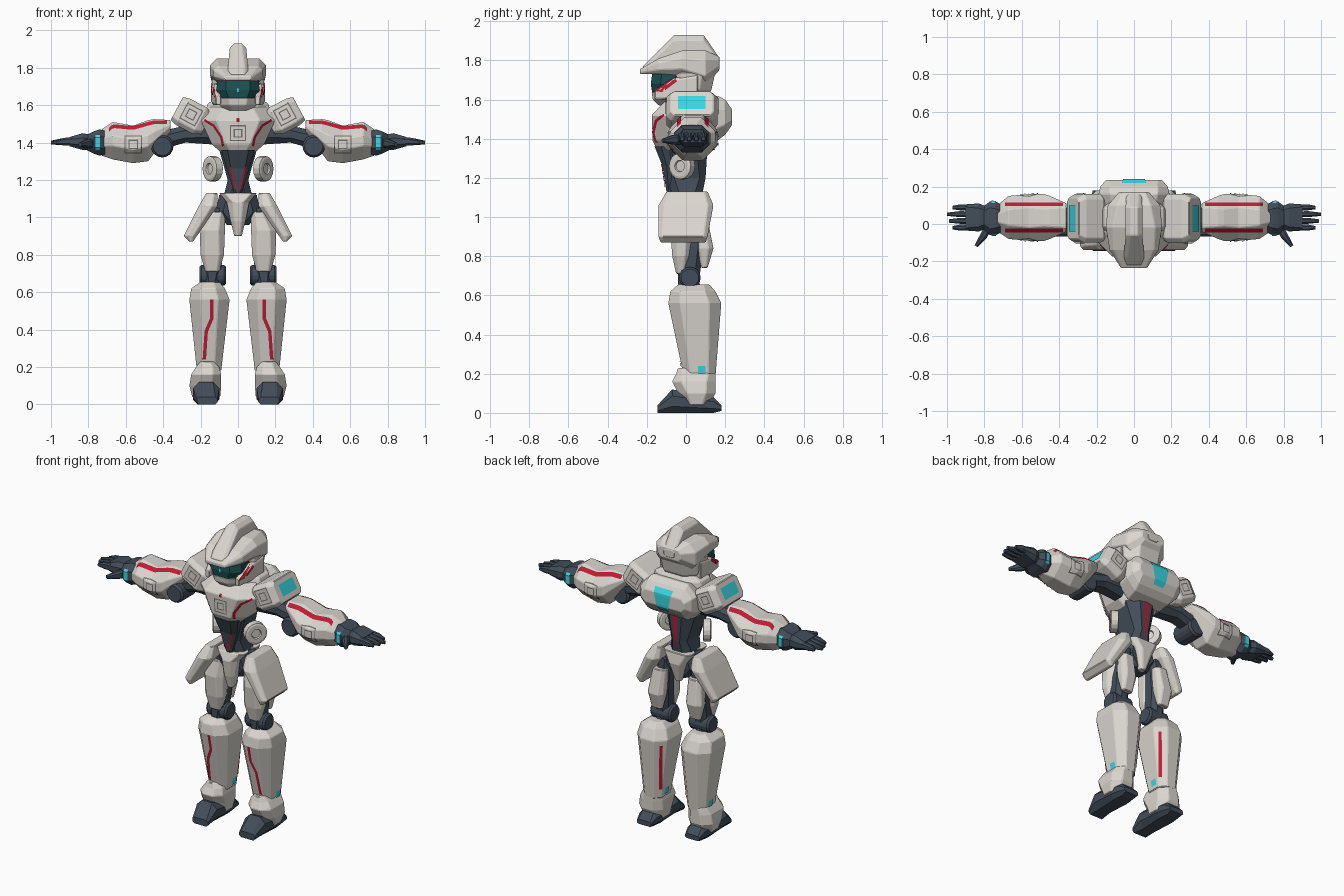
import bpy, bmesh, math
from mathutils import Vector, Matrix
from mathutils.bvhtree import BVHTree

if "Cube" in bpy.data.objects:
    bpy.data.objects.remove(bpy.data.objects["Cube"], do_unlink=True)

SCALE = 0.01  # all part sizes below are in hundredths
ORDER = {"x": (0, 1, 2), "y": (1, 0, 2), "z": (2, 0, 1)}
surfaces = {}


def material(name, *rgb):
    mat = bpy.data.materials.new(name)
    mat.use_nodes = True
    mat.diffuse_color = (*rgb, 1)
    mat.node_tree.nodes["Principled BSDF"].inputs["Base Color"].default_value = (*rgb, 1)
    return mat


SHELL = material("warm grey armor", .7, .665, .62)
JOINT = material("slate joints", .055, .075, .1)
RED = material("red trim", .52, .012, .035)
CYAN = material("cyan light", .04, .68, .76)
VISOR = material("dark teal visor", .012, .08, .085)
GROOVE = material("groove grey", .17, .165, .155)


def finish(name, bm, mat, mirror, bevel=False):
    surfaces[name] = BVHTree.FromBMesh(bm)
    bmesh.ops.scale(bm, vec=(SCALE,) * 3, verts=bm.verts)
    mesh = bpy.data.meshes.new(name)
    bm.to_mesh(mesh)
    bm.free()
    mesh.materials.append(mat)
    obj = bpy.data.objects.new(name, mesh)
    bpy.context.collection.objects.link(obj)
    if bevel:
        mod = obj.modifiers.new("bevel", "BEVEL")
        mod.width, mod.segments = .004, 1
    if mirror:
        mod = obj.modifiers.new("mirror", "MIRROR")
        mod.use_mirror_merge = False


def armor(name, mat, axis, rings, mirror=False, chamfer=.28, turn=None):
    """Loft of chamfered boxes; a four-number ring is symmetric about the middle."""
    bm = bmesh.new()
    loops = []
    for ring in rings:
        if len(ring) == 4:
            along, half, low, high = ring
            ring = (along, -half, half, low, high)
        along, left, right, low, high = ring
        c = chamfer * min(right - left, high - low)
        corners = [(left + c, low), (right - c, low), (right, low + c), (right, high - c),
                   (right - c, high), (left + c, high), (left, high - c), (left, low + c)]
        loop = []
        for a, b in corners:
            co = [0, 0, 0]
            for index, value in zip(ORDER[axis], (along, a, b)):
                co[index] = value
            loop.append(bm.verts.new(co))
        loops.append(loop)
    for lower, upper in zip(loops, loops[1:]):
        for i in range(len(lower)):
            bm.faces.new((lower[i - 1], lower[i], upper[i], upper[i - 1]))
    bm.faces.new(loops[0])
    bm.faces.new(loops[-1])
    bmesh.ops.recalc_face_normals(bm, faces=bm.faces)
    if turn:
        angle, about, pivot = turn
        bmesh.ops.rotate(bm, verts=bm.verts, cent=pivot,
                         matrix=Matrix.Rotation(math.radians(angle), 3, about))
    finish(name, bm, mat, mirror, mat == SHELL)


def disc(name, mat, center, direction, radius, depth, hole=0):
    """Round joint with an optional sunken middle, mirrored to both sides."""
    bm = bmesh.new()
    bmesh.ops.create_cone(bm, cap_ends=True, segments=16, radius1=radius,
                          radius2=radius, depth=depth)
    caps = [f for f in bm.faces if len(f.verts) > 4]
    bmesh.ops.inset_region(bm, faces=caps, thickness=radius * .18, depth=depth * .1)
    if hole:
        bmesh.ops.inset_region(bm, faces=caps, thickness=radius * .82 - hole)
        bmesh.ops.inset_region(bm, faces=caps, thickness=hole * .1, depth=-depth * .25)
    turn = Vector(direction).to_track_quat("Z", "Y").to_matrix().to_4x4()
    bmesh.ops.transform(bm, verts=bm.verts, matrix=Matrix.Translation(center) @ turn)
    finish(name, bm, mat, True)


def stripe(name, mat, target, axis, sign, path, start, end=None, closed=False, mirror=True):
    """Thin ribbon laid on a part by casting rays along an axis."""
    end = start if end is None else end
    path = [Vector(p) for p in path]
    count = len(path)
    sides = []
    for i, p in enumerate(path):
        before = path[i - 1] if i or closed else p
        after = path[(i + 1) % count] if closed or i < count - 1 else p
        dirs = [d.normalized() for d in (p - before, after - p) if d.length]
        mean = sum(dirs, Vector((0, 0))).normalized()
        half = (start + (end - start) * i / max(count - 1, 1)) / 2 / max(mean.dot(dirs[0]), .4)
        offset = Vector((-mean.y, mean.x)) * half
        sides.append((p + offset, p - offset))
    if closed:
        sides.append(sides[0])
    ray = Vector((0, 0, 0))
    ray[ORDER[axis][0]] = -sign
    bm = bmesh.new()

    def drop(flat):
        origin = ray * -300
        origin[ORDER[axis][1]], origin[ORDER[axis][2]] = flat
        hit = surfaces[target].ray_cast(origin, ray)[0]
        return bm.verts.new(hit - ray * .5) if hit else None

    rows = []
    for first, second in zip(sides, sides[1:]):
        steps = max(2, math.ceil((second[0] - first[0]).length / 1.5))
        for s in range(steps + 1):
            rows.append([drop(a.lerp(b, s / steps)) for a, b in zip(first, second)])
    for one, two in zip(rows, rows[1:]):
        quad = (*one, two[1], two[0])
        if all(quad) and (one[0].co - two[0].co).length + (one[1].co - two[1].co).length > .01:
            face = bm.faces.new(quad)
            face.normal_update()
            if face.normal.dot(ray) > 0:
                face.normal_flip()
    finish(name, bm, mat, mirror)


def emblem(name, target, sign, center, radius, angle=0, mirror=True):
    """Square grooves, one inside the other."""
    for label, size in (("outer", radius), ("inner", radius * .5)):
        spots = [Vector(center) + Vector((size * a, size * b)) @ Matrix.Rotation(-math.radians(angle), 2)
                 for a, b in ((-1, -1), (1, -1), (1, 1), (-1, 1))]
        stripe(name + "_" + label, GROOVE, target, "y", sign, spots, .6, closed=True, mirror=mirror)


# Head
armor("neck", JOINT, "z", [(145, 7, -6, 9), (165, 6, -5, 8)])
armor("helmet_lower", SHELL, "z", [(160, 9, -6, 10), (165, 13, -9, 13), (174, 14, -9, 15)])
armor("helmet_dome", SHELL, "y", [(-23.5, 7, 173, 175.5), (-14, 13, 173, 181), (-2, 15, 172, 185),
                                  (10, 14, 167, 185), (17, 8, 175, 182)])
armor("helmet_crest", SHELL, "y", [(-22, 4, 174, 177), (-18, 5.5, 174, 181), (-6, 4.5, 175, 193),
                                   (9, 4.5, 175, 193), (17.2, 4, 176, 181)])
armor("visor", VISOR, "z", [(162, 9, -17, 0), (168, 11.5, -18, 0), (175, 11, -17, 0)])
armor("chin_guard", SHELL, "z", [(157, 7, -14, 4), (160, 10, -17, 4), (164, 11, -17.5, 4)])
armor("cheek_guard", SHELL, "y", [(-16, 9, 12, 160, 165), (-6, 10, 14, 160, 171), (6, 10, 14.5, 161, 173)],
      mirror=True)
stripe("visor_spark", CYAN, "visor", "y", -1, [(0, 167), (0, 169)], 1, mirror=False)
stripe("cheek_trim", RED, "helmet_lower", "x", 1, [(-7, 165), (-6, 172)], 3)
stripe("cheek_edge", RED, "cheek_guard", "x", 1, [(-11, 165.5), (-5, 170)], 1.6)
stripe("cheek_front_trim", RED, "cheek_guard", "y", -1, [(12.4, 164), (13.2, 171)], 1)

# Torso
armor("abdomen", JOINT, "z", [(110, 8, -7, 8), (120, 5.5, -9, 10), (136, 10, -13, 11), (146, 13, -13, 11)])
armor("chest", SHELL, "z", [(133, 7, -14, 8), (139, 14, -17, 10), (152, 20, -17.5, 12), (159, 15, -11, 14)])
armor("collar", SHELL, "z", [(155, 18, -10, 15), (161, 16, -7, 14), (164, 10, -5, 12)])
armor("back_pack", SHELL, "y", [(8, 18, 137, 160), (16, 19, 139, 162), (20, 18, 142, 160), (23.5, 15, 147, 155)])
armor("belly_wedge", JOINT, "z", [(113, 2, -10, -4), (126, 6, -12, -4), (136, 9, -16, -4)])
disc("rib_disc", SHELL, (13.5, -2, 126), (.8, -.55, 0), 6.7, 4, hole=3)
emblem("chest_emblem", "chest", -1, (0, 145), 4, mirror=False)
stripe("chest_dot", RED, "chest", "y", -1, [(0, 151), (0, 153)], 1.6, mirror=False)
stripe("chest_trim", RED, "chest", "y", -1, [(18, 152), (13, 149), (9, 143), (8, 138)], 1.2)
stripe("belly_trim", RED, "belly_wedge", "y", -1, [(4, 127), (1, 115)], 1)
stripe("back_light", CYAN, "back_pack", "y", 1, [(0, 158), (0, 151), (0, 144)], 13, 7, mirror=False)
stripe("spine_trim", RED, "abdomen", "y", 1, [(0, 138), (0, 116)], 4, 1, mirror=False)

# Pelvis and hip skirts
armor("hips", JOINT, "z", [(96, 6, -5, 7), (103, 12, -6, 8), (112, 10, -7, 8)])
armor("front_crotch_plate", SHELL, "z", [(90, 2, -9, -4), (98, 4, -11, -2), (108, 6, -12, 0), (113, 10, -10, 0)])
armor("rear_crotch_plate", SHELL, "z", [(94, 2, 5, 9), (106, 6, 3, 12), (113, 10, 2, 11)])
armor("hip_skirt", SHELL, "z", [(87, 24, 26, -13, 10), (90, 22, 29, -14, 11), (106, 11, 21, -14, 14),
                                (113, 11, 17, -10, 11)], mirror=True)

# Legs
armor("thigh_core", JOINT, "z", [(70, 9, 18, -3, 7), (85, 8, 18, -4, 9), (105, 7, 16, -4, 8)], mirror=True)
armor("thigh_front", SHELL, "z", [(71, 10, 17.5, -5, 0), (80, 7.5, 20, -7, 2), (93, 7, 20.5, -8, 4),
                                  (103, 7, 15, -6, 4)], mirror=True)
armor("thigh_rear", SHELL, "z", [(74, 10, 17, 8, 11), (84, 8, 19, 5, 14), (99, 8, 17, 4, 11)], mirror=True)
disc("knee_joint", JOINT, (13.5, 2, 69), (1, 0, 0), 5.5, 12)
armor("knee_post", JOINT, "z", [(58, 9, 19, -3, 9), (66, 10, 18, -4, 7), (73, 8, 19, -4, 6)], mirror=True)
armor("shin", SHELL, "z", [(18, 9, 22, -1, 15), (56, 4.5, 26, -9, 18), (62, 7, 25, -8, 15),
                           (65.5, 10, 20, -4, 12)], mirror=True)
armor("ankle_guard", SHELL, "z", [(4, 9.5, 24.5, -1, 12), (10, 9, 26, -4, 15), (16, 9, 25, -7, 15),
                                  (20, 10, 22.5, -5, 15), (23, 13, 20, -4, 9)], mirror=True)
armor("foot", JOINT, "y", [(-14.5, 11, 22, 0, 4), (-7, 10, 24, 0, 12), (8, 10, 24, 0, 9),
                           (14, 11, 23, 0, 8), (18, 12, 22, 1, 4)], mirror=True)
shin_line = [(14, 56), (14, 46), (17, 39), (18, 24)]
stripe("shin_front_trim", RED, "shin", "y", -1, shin_line, 1.8)
stripe("shin_rear_trim", RED, "shin", "x", -1, [(14.8, 53), (12.7, 24)], 1.4)
for side, label in ((1, "outer"), (-1, "inner")):
    stripe("shin_light_" + label, CYAN, "shin", "x", side, [(8, 20), (8, 22), (8, 24)], 4)

# Shoulders
armor("pauldron", SHELL, "x", [(16, -8, 14, 148, 160), (20, -10, 16, 146, 162), (30, -10, 16, 146, 162),
                               (34, -8, 14, 147, 161)], mirror=True, chamfer=.15,
      turn=(-28, "Y", (25, 3, 153.5)))
stripe("pauldron_light", CYAN, "pauldron", "x", 1, [(-4, 158.5), (10, 158.5)], 6.5)
for side, label in ((-1, "front"), (1, "rear")):
    emblem("pauldron_emblem_" + label, "pauldron", side, (25, 155), 4.5, angle=28)

# Arms
armor("upper_arm", JOINT, "x", [(14, -4, 9, 139, 152), (28, -3, 9, 140, 149), (42, -2, 8, 136, 146)], mirror=True)
disc("elbow_joint", JOINT, (40.5, 1, 138), (0, 1, 0), 6, 13)
armor("forearm", SHELL, "x", [(36, -4, 11, 146, 152), (45, -8, 15, 134, 152.5), (48, -9, 16, 130, 152),
                              (56, -9, 16, 129, 149), (67, -8, 15, 131, 151), (73, -4, 10, 133, 147)],
      mirror=True, chamfer=.36)
for side, label, inset in ((-1, "front", -3.5), (1, "rear", 10.5)):
    emblem("forearm_emblem_" + label, "forearm", side, (56, 139), 4.5)
    stripe("forearm_trim_" + label, RED, "forearm", "z", 1, [(38, inset), (69, inset)], 2)

# Hands
armor("wrist_cuff", JOINT, "x", [(70, -4, 10, 134, 146), (74, -6, 12, 133, 147), (77, -6, 12, 134, 146),
                                 (81, -2, 9, 136, 144)], mirror=True)
for side, label in ((-1, "front"), (1, "rear")):
    stripe("wrist_light_" + label, CYAN, "wrist_cuff", "y", side, [(75, 136), (75, 144)], 2.6)
armor("palm", JOINT, "x", [(78, -2, 9, 136, 144), (83, -4, 11, 136, 145), (90, -3.5, 10.5, 138, 143)], mirror=True)
for i, reach in enumerate((97, 99, 100, 97)):
    y = -3.5 + i * 3.6
    armor("finger_" + "abcd"[i], JOINT, "x",
          [(88, y, y + 3, 138.5, 143), (93, y, y + 3.2, 138.5, 142.5), (reach, y + .6, y + 2.4, 139, 141)],
          mirror=True)
armor("thumb", JOINT, "x", [(77, -2, 2, 137, 142), (84, -2.5, 1.5, 137, 142), (91, -1, 1, 138, 140)],
      mirror=True, turn=(-58, "Z", (77, 0, 140)))
